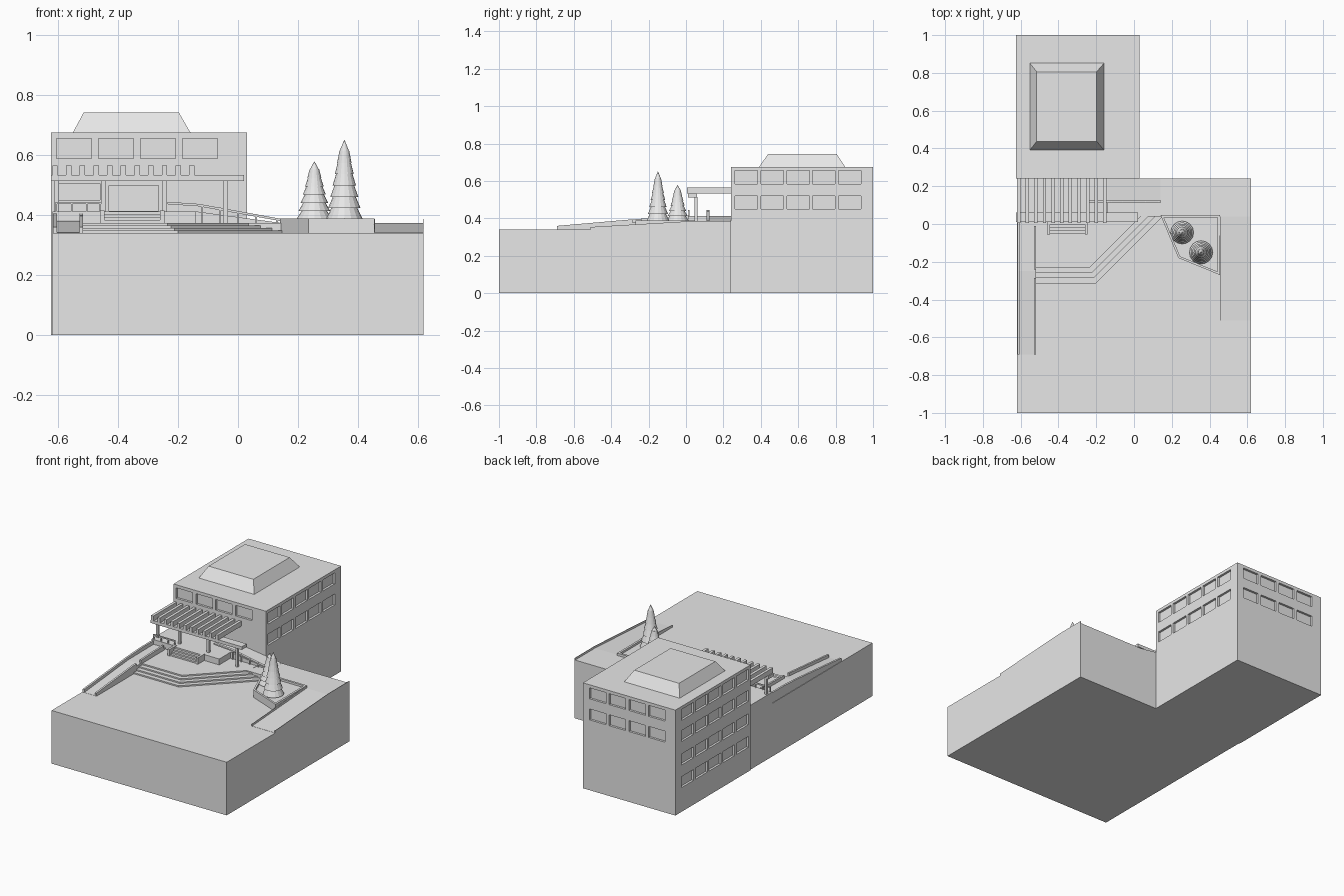
import bpy, bmesh, math
from mathutils import Vector

if "Cube" in bpy.data.objects:
    bpy.data.objects.remove(bpy.data.objects["Cube"])

grey = bpy.data.materials.new("plain grey")
grey.diffuse_color = (0.8, 0.8, 0.8, 1)
grey.use_nodes = True
grey.node_tree.nodes["Principled BSDF"].inputs["Base Color"].default_value = grey.diffuse_color


def finish(name, bm):
    bmesh.ops.recalc_face_normals(bm, faces=bm.faces)
    me = bpy.data.meshes.new(name)
    bm.to_mesh(me)
    bm.free()
    me.materials.append(grey)
    ob = bpy.data.objects.new(name, me)
    bpy.context.collection.objects.link(ob)
    return ob


def add_loft(bm, low, high):
    """Solid between two matching rings of 3D points."""
    a = [bm.verts.new(p) for p in low]
    b = [bm.verts.new(p) for p in high]
    bm.faces.new(a[::-1])
    bm.faces.new(b)
    for i in range(len(a)):
        j = (i + 1) % len(a)
        bm.faces.new((a[i], a[j], b[j], b[i]))


def rect(x0, x1, y0, y1, z):
    return [(x0, y0, z), (x1, y0, z), (x1, y1, z), (x0, y1, z)]


def add_box(bm, x0, x1, y0, y1, z0, z1):
    add_loft(bm, rect(x0, x1, y0, y1, z0), rect(x0, x1, y0, y1, z1))


def boxes(name, items):
    bm = bmesh.new()
    for it in items:
        add_box(bm, *it)
    return finish(name, bm)


def prism(name, pts, z0, z1):
    bm = bmesh.new()
    add_loft(bm, [(x, y, z0) for x, y in pts], [(x, y, z1) for x, y in pts])
    return finish(name, bm)


def slope(name, axis, side0, side1, path, bottom):
    """Sloped strip: path of (position, top height) along an axis;
    bottom is a fixed height or a function of the top height."""
    bm = bmesh.new()
    low = [(p, bottom(z) if callable(bottom) else bottom) for p, z in path]
    ring = low + path[::-1]
    def place(s):
        return [(s, p, z) if axis == 'y' else (p, s, z) for p, z in ring]
    add_loft(bm, place(side0), place(side1))
    return finish(name, bm)


G, P = 0.34, 0.374      # lower ground and plaza heights

# ---- Ground block ----
boxes("ground_block", [(-0.62, 0.62, -1, 0.24, 0, G)])

# ---- Plaza with angled stepped edge ----
for i in range(4):
    d = 0.028 * (3 - i)
    h = G + (P - G) * (i + 1) / 4
    prism("plaza_step_%d" % (i + 1),
          [(-0.52, -0.23 - d), (-0.235 + 0.41 * d, -0.23 - d),
           (0.04 + 1.41 * d, 0.045), (0.06 + 1.41 * d, 0.24), (-0.52, 0.24)],
          G - 0.01, h)
boxes("rear_terrace", [(-0.5, 0.62, 0.04, 0.24, G - 0.01, P - 0.001)])

# ---- Right side ramp and thin parapets ----
slope("right_ramp", 'y', 0.456, 0.62, [(-0.51, G + 0.001), (0.04, P - 0.001)], G - 0.01)
slope("right_outer_rail", 'y', 0.617, 0.62, [(-0.51, G + 0.014), (0.04, P + 0.012), (0.24, P + 0.012)], G - 0.01)
slope("right_inner_rail", 'y', 0.454, 0.457, [(-0.51, G + 0.014), (0.04, P + 0.012)], G - 0.01)

# ---- Left side ramp with curbs ----
slope("left_ramp", 'y', -0.61, -0.52,
      [(-0.69, G + 0.001), (-0.25, 0.38), (0.02, 0.382)], G - 0.01)
slope("left_outer_curb", 'y', -0.617, -0.605,
      [(-0.69, 0.36), (-0.25, 0.397), (-0.11, 0.405), (0.02, 0.405)], G - 0.01)
slope("left_inner_curb_lower", 'y', -0.53, -0.518, [(-0.69, 0.36), (-0.285, 0.395)], G - 0.01)
slope("left_inner_curb_upper", 'y', -0.53, -0.518, [(-0.24, 0.399), (-0.01, 0.405)], G - 0.01)

# ---- Entrance deck, stairs and cheek walls ----
boxes("entrance_deck", [(-0.62, -0.14, 0.01, 0.245, G, 0.412)])
boxes("entrance_stairs", [(-0.445, -0.26, -0.05 + 0.016 * i, 0.02, G, P + 0.0095 * (i + 1))
                          for i in range(4)])
boxes("stair_cheeks", [(x - 0.007, x + 0.007, -0.055, 0.02, G, 0.415) for x in (-0.453, -0.253)])

# ---- Side ramp with sloping handrail ----
slope("side_ramp", 'x', 0.125, 0.24, [(-0.14, 0.412), (0.14, P)], G)
slope("side_handrail", 'x', 0.11, 0.126, [(-0.25, 0.445), (-0.13, 0.437), (0.14, 0.388)],
      lambda z: z - 0.008)
boxes("handrail_posts", [(x - 0.003, x + 0.003, 0.115, 0.121, G, 0.437 - 0.18 * (x + 0.13))
                         for x in (-0.12, -0.06, 0.0, 0.06, 0.13)])
boxes("deck_railing", [(-0.61, -0.455, 0.012, 0.02, 0.436, 0.444)] +
      [(x - 0.003, x + 0.003, 0.013, 0.019, 0.41, 0.437) for x in (-0.607, -0.555, -0.505, -0.46)])

# ---- Pergola ----
boxes("pergola_beam", [(-0.625, 0.02, 0.01, 0.06, 0.513, 0.533)])
boxes("pergola_slats", [(x - 0.009, x + 0.009, 0.005, 0.245, 0.533, 0.565)
                        for x in [-0.611 + 0.0457 * i for i in range(11)]])
boxes("pergola_posts", [(x - 0.008, x + 0.008, 0.045, 0.061, G, 0.515)
                        for x in (-0.605, -0.45, -0.245, -0.042)])

# ---- Building with recessed windows ----
BX0, BX1, BY0, BY1 = -0.625, 0.03, 0.24, 1.0
building = boxes("building", [(BX0, BX1, BY0, BY1, 0, 0.675)])
D = 0.014
cuts = []
for i in range(4):
    x = -0.606 + 0.14 * i
    cuts.append((x, x + 0.117, BY0 - D, BY0 + D, 0.588, 0.655))
    for z in (0.62, 0.485):
        cuts.append((x + 0.053, x + 0.17, BY1 - D, BY1 + D, z - 0.035, z + 0.035))
for i in range(5):
    y = 0.262 + 0.1385 * i
    for z in (0.62, 0.485):
        cuts.append((BX1 - D, BX1 + D, y, y + 0.12, z - 0.035, z + 0.035))
    for z in (0.62, 0.485, 0.335, 0.19):
        cuts.append((BX0 - D, BX0 + D, y, y + 0.12, z - 0.035, z + 0.035))
cuts.append((-0.605, -0.46, BY0 - D, BY0 + D, 0.45, 0.505))
cuts.append((-0.43, -0.265, BY0 - D, BY0 + D, 0.413, 0.498))
cutter = boxes("window_cutter", cuts)
cutter.hide_render = True
cutter.hide_viewport = True
mod = building.modifiers.new("windows", 'BOOLEAN')
mod.operation = 'DIFFERENCE'
mod.solver = 'EXACT'
mod.object = cutter

# ---- Roof skylight block ----
bm = bmesh.new()
add_loft(bm, rect(-0.552, -0.158, 0.39, 0.852, 0.674), rect(-0.515, -0.198, 0.438, 0.806, 0.743))
finish("roof_block", bm)

# ---- Planter: soil and mitred rim ----
outer = [Vector(p) for p in ((0.14, 0.048), (0.235, -0.18), (0.455, -0.27), (0.455, 0.048))]
centre = sum(outer, Vector((0, 0))) / 4
inner = [centre + (p - centre) * 0.9 for p in outer]
prism("planter_soil", inner, G - 0.01, 0.375)
bm = bmesh.new()
for i in range(4):
    j = (i + 1) % 4
    q = (outer[i], outer[j], inner[j], inner[i])
    add_loft(bm, [(p.x, p.y, G - 0.01) for p in q], [(p.x, p.y, 0.388) for p in q])
finish("planter_rim", bm)


# ---- Conifers: overlapping tapered tiers ----
def tree(name, x, y, r, top):
    bm = bmesh.new()
    n, z0, seg = 7, 0.385, 16
    step = (top - z0) / n
    def ring(rad, z):
        return [(x + rad * math.cos(2 * math.pi * k / seg),
                 y + rad * math.sin(2 * math.pi * k / seg), z) for k in range(seg)]
    for i in range(n):
        r0 = r * (1 - 0.86 * i / n)
        r1 = 0.001 if i == n - 1 else r0 * 0.68
        add_loft(bm, ring(r0, z0 + step * i), ring(r1, z0 + step * (i + 1.08 if i < n - 1 else n)))
    add_loft(bm, ring(0.012, 0.37), ring(0.012, 0.39))
    finish(name, bm)


tree("small_conifer", 0.255, -0.045, 0.061, 0.578)
tree("tall_conifer", 0.355, -0.15, 0.062, 0.65)
